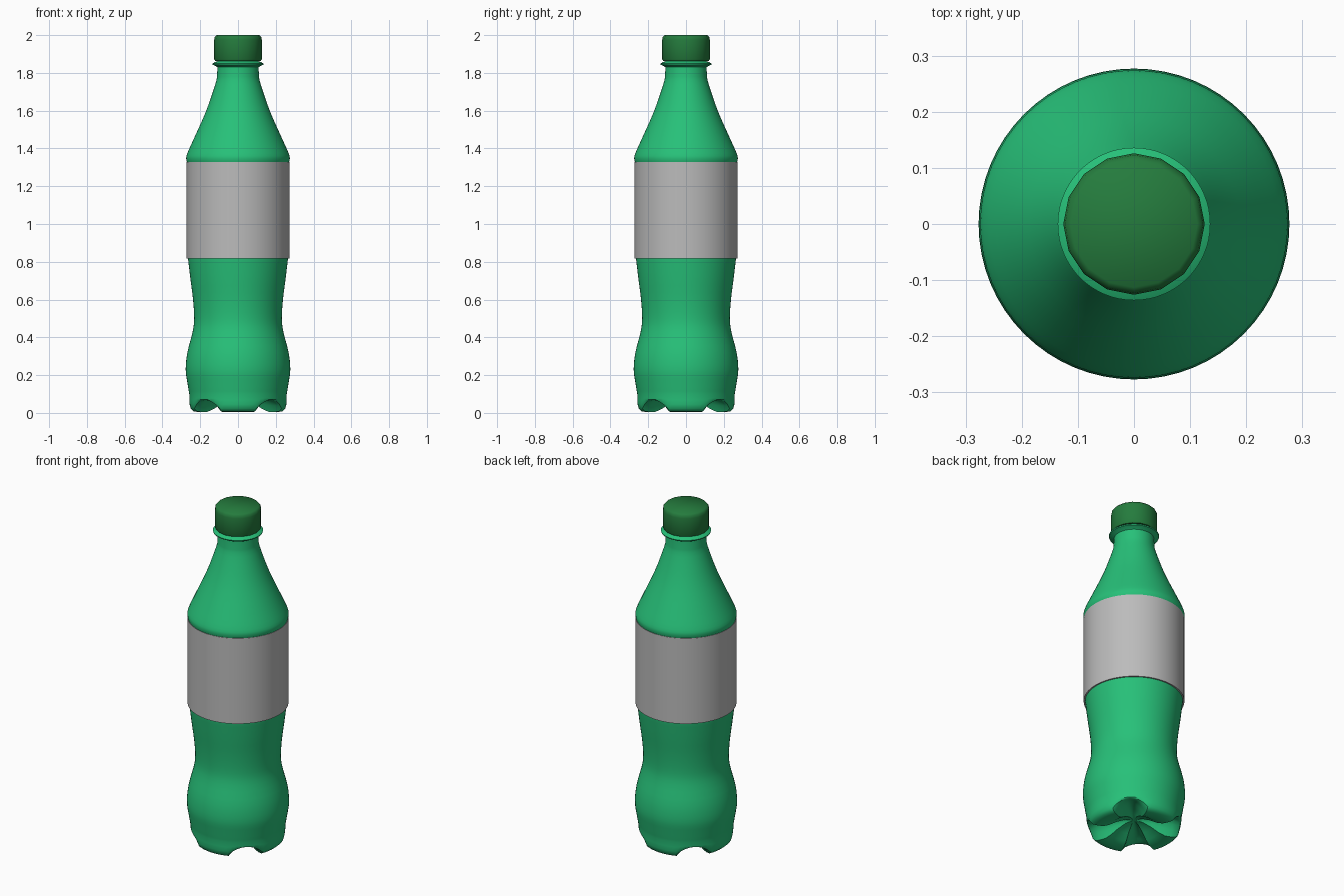
import bpy
import bmesh
import math

default_cube = bpy.data.objects.get("Cube")
if default_cube:
    bpy.data.objects.remove(default_cube, do_unlink=True)


def make_material(name, colour):
    material = bpy.data.materials.new(name)
    material.use_nodes = True
    material.diffuse_color = (*colour, 1)
    shader = next(n for n in material.node_tree.nodes if n.type == "BSDF_PRINCIPLED")
    shader.inputs["Base Color"].default_value = (*colour, 1)
    return material


def smooth_profile(points, steps):
    """Catmull-Rom curve through (radius, height) points."""
    result = []
    for i in range(len(points) - 1):
        before, start, end = points[max(i - 1, 0)], points[i], points[i + 1]
        after = points[min(i + 2, len(points) - 1)]
        for s in range(steps):
            t = s / steps
            result.append(tuple(
                b + t * ((c - a) / 2 + t * ((a - 2.5 * b + 2 * c - d / 2)
                                            + t * (1.5 * (b - c) + (d - a) / 2)))
                for a, b, c, d in zip(before, start, end, after)))
    return result + [points[-1]]


def revolve(name, profile, segments, material, lift=None, cap_start=False,
            cap_end=False, sharp=40):
    """Turn a profile about z; lift raises each row by its amount in the base grooves."""
    bm = bmesh.new()
    rings = []
    for row, (radius, height) in enumerate(profile):
        amount = lift[row] if lift and row < len(lift) else 0
        ring = []
        for k in range(segments):
            angle = math.tau * k / segments
            groove = max(0, -math.cos(4 * angle)) ** 0.8
            ring.append(bm.verts.new((radius * math.cos(angle), radius * math.sin(angle),
                                      height + amount * groove)))
        rings.append(ring)
    for low, high in zip(rings, rings[1:]):
        for k in range(segments):
            n = (k + 1) % segments
            bm.faces.new((low[k], low[n], high[n], high[k]))
    if cap_start:
        bm.faces.new(rings[0][::-1])
    if cap_end:
        bm.faces.new(rings[-1])
    mesh = bpy.data.meshes.new(name)
    bm.to_mesh(mesh)
    bm.free()
    mesh.materials.append(material)
    part = bpy.data.objects.new(name, mesh)
    bpy.context.collection.objects.link(part)
    bpy.ops.object.select_all(action="DESELECT")
    part.select_set(True)
    bpy.context.view_layer.objects.active = part
    bpy.ops.object.shade_smooth_by_angle(angle=math.radians(sharp))
    return part


bottle_green = make_material("bottle green", (0.02, 0.53, 0.19))
cap_green = make_material("dark cap green", (0.018, 0.2, 0.047))
label_grey = make_material("label grey", (0.5, 0.5, 0.5))

# Four-footed base: underside from the centre outwards, with groove lift per row
base = [(0.01, 0.073), (0.05, 0.068), (0.1, 0.045), (0.14, 0.02), (0.175, 0.006),
        (0.21, 0.005), (0.235, 0.008), (0.25, 0.022), (0.256, 0.045), (0.257, 0.07)]
lift = [0, 0.014, 0.04, 0.064, 0.077, 0.073, 0.062, 0.047, 0.027, 0.01]

# Curved body with a waist, straight label zone and tapering shoulder
lower = smooth_profile([(0.258, 0.1), (0.268, 0.16), (0.277, 0.23), (0.268, 0.32),
                        (0.24, 0.43), (0.232, 0.5), (0.238, 0.6), (0.252, 0.71),
                        (0.265, 0.82)], 3)
shoulder = smooth_profile([(0.268, 1.32), (0.274, 1.345), (0.268, 1.375), (0.23, 1.46),
                           (0.168, 1.6), (0.12, 1.74), (0.111, 1.78)], 3)
# Neck with its carrying ring
neck = [(0.109, 1.83), (0.122, 1.838), (0.134, 1.843), (0.136, 1.849),
        (0.122, 1.857), (0.108, 1.862), (0.105, 1.95)]
revolve("bottle_body", base + lower + shoulder + neck, 64, bottle_green,
        lift, cap_start=True, cap_end=True)

# Label wrapped round the middle
revolve("label", [(0.264, 0.817), (0.273, 0.817), (0.273, 1.328), (0.264, 1.328)],
        48, label_grey)

# Screw cap with a softened top edge
revolve("cap", [(0.1, 1.864), (0.121, 1.864), (0.126, 1.872), (0.126, 1.975),
                (0.123, 1.99), (0.113, 2.0)],
        16, cap_green, cap_start=True, cap_end=True, sharp=50)
